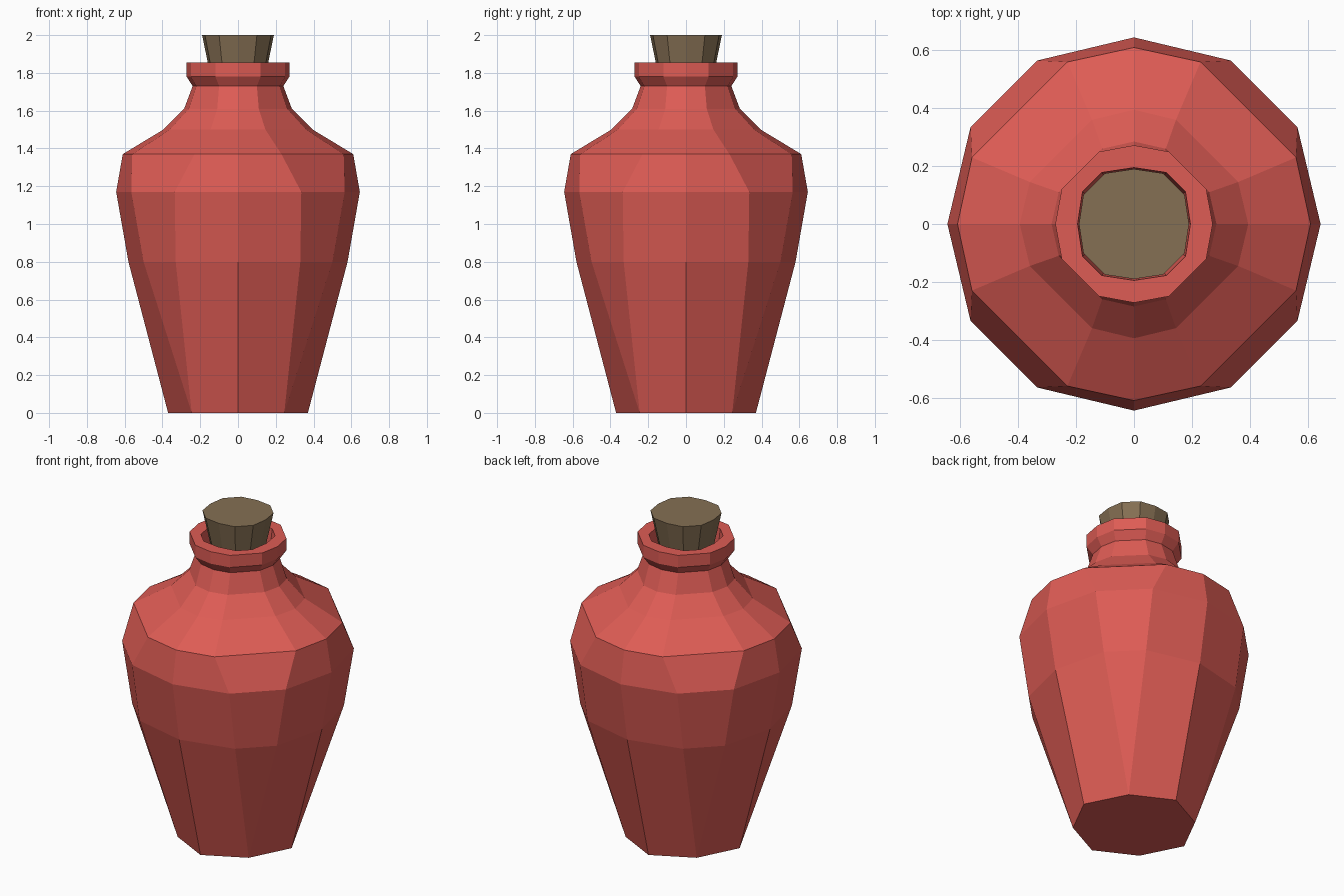
import bpy, bmesh

if "Cube" in bpy.data.objects:
    bpy.data.objects.remove(bpy.data.objects["Cube"])


def material(name, color):
    m = bpy.data.materials.new(name)
    m.diffuse_color = (*color, 1)
    m.use_nodes = True
    m.node_tree.nodes["Principled BSDF"].inputs["Base Color"].default_value = m.diffuse_color
    return m


def ring_points(a, p, q):
    # Twelve points: four on the axes at a, eight mirrored at (p, q) and (q, p)
    quarter = [(a, 0), (p, q), (q, p)]
    pts = []
    for _ in range(4):
        pts += quarter
        quarter = [(-y, x) for x, y in quarter]
    return pts


def loft(name, rings, mat):
    bm = bmesh.new()
    loops = [[bm.verts.new((x, y, z)) for x, y in ring_points(a, p, q)]
             for z, a, p, q in rings]
    for lo, hi in zip(loops, loops[1:]):
        for i in range(12):
            j = (i + 1) % 12
            bm.faces.new((lo[i], lo[j], hi[j], hi[i]))
    bm.faces.new(loops[0][::-1])
    bm.faces.new(loops[-1])
    # Collapses doubled corners where a ring has only eight sides
    bmesh.ops.remove_doubles(bm, verts=bm.verts[:], dist=0.001)
    bmesh.ops.recalc_face_normals(bm, faces=bm.faces[:])
    me = bpy.data.meshes.new(name)
    bm.to_mesh(me)
    bm.free()
    me.materials.append(mat)
    ob = bpy.data.objects.new(name, me)
    bpy.context.collection.objects.link(ob)
    return ob


red = material("red_glaze", (0.73, 0.107, 0.09))
brown = material("cork_brown", (0.235, 0.16, 0.087))

# Jar: eight-sided foot, twelve-sided body, shoulder, neck, lip and hollow mouth
loft("jar", [
    (0.00, 0.37, 0.245, 0.245),
    (0.80, 0.58, 0.50, 0.33),
    (1.17, 0.645, 0.565, 0.335),
    (1.37, 0.61, 0.56, 0.23),
    (1.50, 0.395, 0.36, 0.145),
    (1.61, 0.285, 0.26, 0.11),
    (1.73, 0.24, 0.22, 0.10),
    (1.78, 0.272, 0.25, 0.12),
    (1.855, 0.272, 0.25, 0.12),
    (1.855, 0.195, 0.178, 0.112),
    (1.70, 0.185, 0.165, 0.10),
], red)

# Tapered cork stopper
loft("cork", [
    (1.71, 0.13, 0.12, 0.07),
    (2.00, 0.19, 0.175, 0.10),
], brown)
